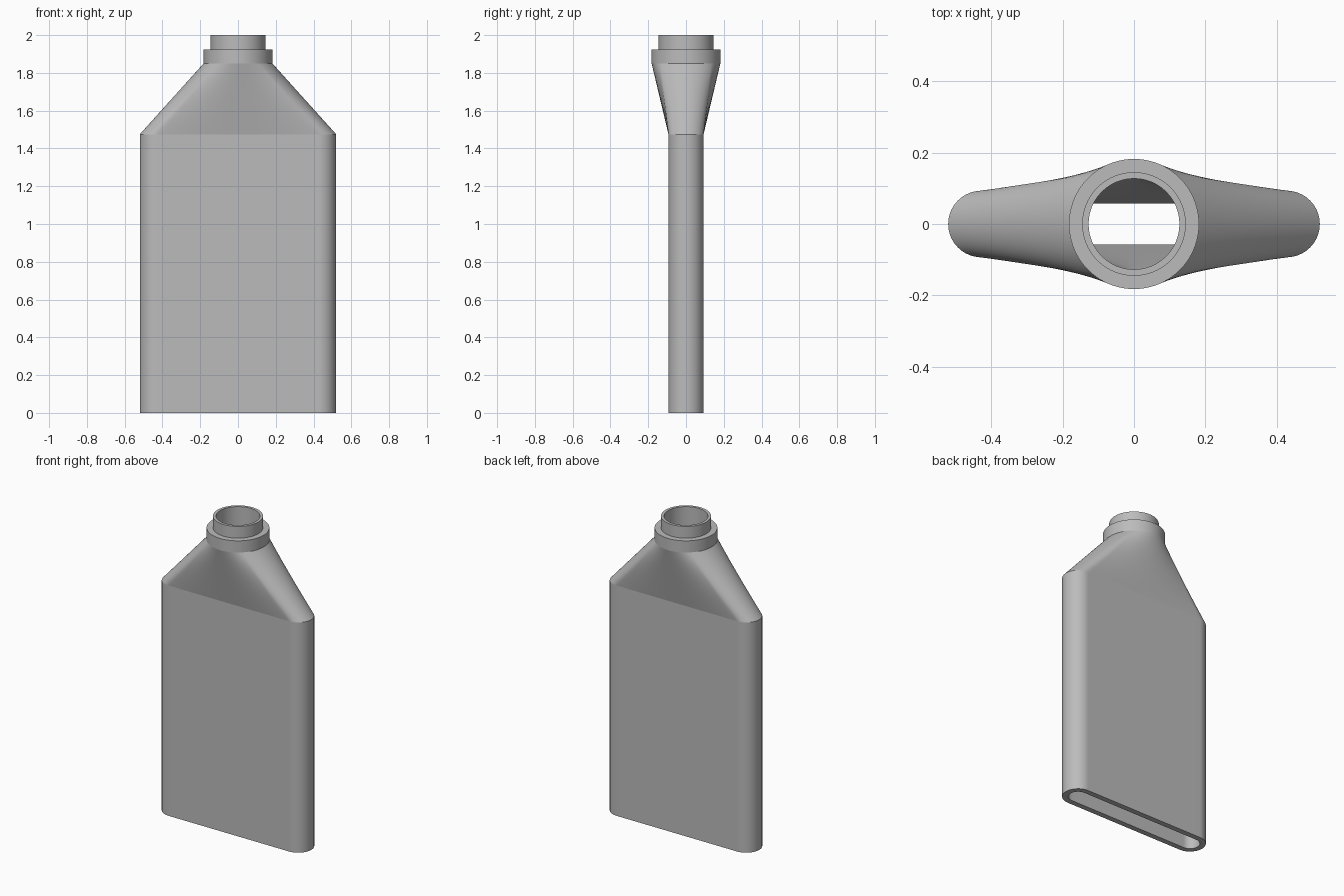
import bpy, bmesh
from math import sin, cos, pi, radians

cube = bpy.data.objects.get("Cube")
if cube:
    bpy.data.objects.remove(cube, do_unlink=True)

N = 144                     # points around every ring
SPLIT = radians(50)         # share of the circle that feeds each rounded end
STRAIGHT = 0.427            # half length of the flat sides
OUTER, INNER = 0.093, 0.058  # rounded end radii
COLLAR, NECK, BORE = 0.182, 0.145, 0.127
SHOULDER_Z, COLLAR_Z, NECK_Z, TOP_Z = 1.475, 1.85, 1.925, 2.0

grey = bpy.data.materials.new("plain grey")
grey.use_nodes = True
grey.diffuse_color = (0.5, 0.5, 0.5, 1)
grey.node_tree.nodes["Principled BSDF"].inputs["Base Color"].default_value = (0.5, 0.5, 0.5, 1)


def circle(r, z):
    return [(r * cos(2 * pi * i / N), r * sin(2 * pi * i / N), z) for i in range(N)]


def slot(r, z):
    """Slot outline whose points pair up with those of circle()."""
    pts = []
    for i in range(N):
        t = (2 * pi * i / N + pi) % (2 * pi) - pi
        side = 1 if abs(t) <= pi / 2 else -1
        a = abs(t) if side > 0 else pi - abs(t)
        up = 1 if t >= 0 else -1
        if a <= SPLIT:
            b = a / SPLIT * pi / 2
            x, y = STRAIGHT + r * cos(b), r * sin(b)
        else:
            x, y = STRAIGHT * (pi / 2 - a) / (pi / 2 - SPLIT), r
        pts.append((side * x, up * y, z))
    return pts


def blend(low, high, steps=12):
    """Rings of a ruled loft between two outlines."""
    return [[tuple(p + (q - p) * s / steps for p, q in zip(u, v))
             for u, v in zip(low, high)] for s in range(steps + 1)]


def skin(name, *strips):
    """Join each strip of rings into a band of quads."""
    bm = bmesh.new()
    for rings in strips:
        rows = [[bm.verts.new(p) for p in ring] for ring in rings]
        for a, b in zip(rows, rows[1:]):
            for i in range(N):
                j = (i + 1) % N
                bm.faces.new((a[i], a[j], b[j], b[i]))
    mesh = bpy.data.meshes.new(name)
    bm.to_mesh(mesh)
    bm.free()
    mesh.materials.append(grey)
    ob = bpy.data.objects.new(name, mesh)
    bpy.context.collection.objects.link(ob)
    bpy.ops.object.select_all(action='DESELECT')
    ob.select_set(True)
    bpy.context.view_layer.objects.active = ob
    bpy.ops.object.shade_smooth_by_angle(angle=radians(30))
    return ob


# Flat hollow body, open at the bottom
skin("body", [slot(INNER, SHOULDER_Z), slot(INNER, 0),
              slot(OUTER, 0), slot(OUTER, SHOULDER_Z)])

# Shoulder: outer and inner walls lofted from slot to round
skin("shoulder",
     blend(slot(OUTER, SHOULDER_Z), circle(COLLAR, COLLAR_Z)),
     blend(circle(BORE, COLLAR_Z), slot(INNER, SHOULDER_Z)))

# Collar and neck with a straight bore
skin("collar_and_neck",
     [circle(COLLAR, COLLAR_Z), circle(COLLAR, NECK_Z), circle(NECK, NECK_Z),
      circle(NECK, TOP_Z), circle(BORE, TOP_Z), circle(BORE, COLLAR_Z)])
